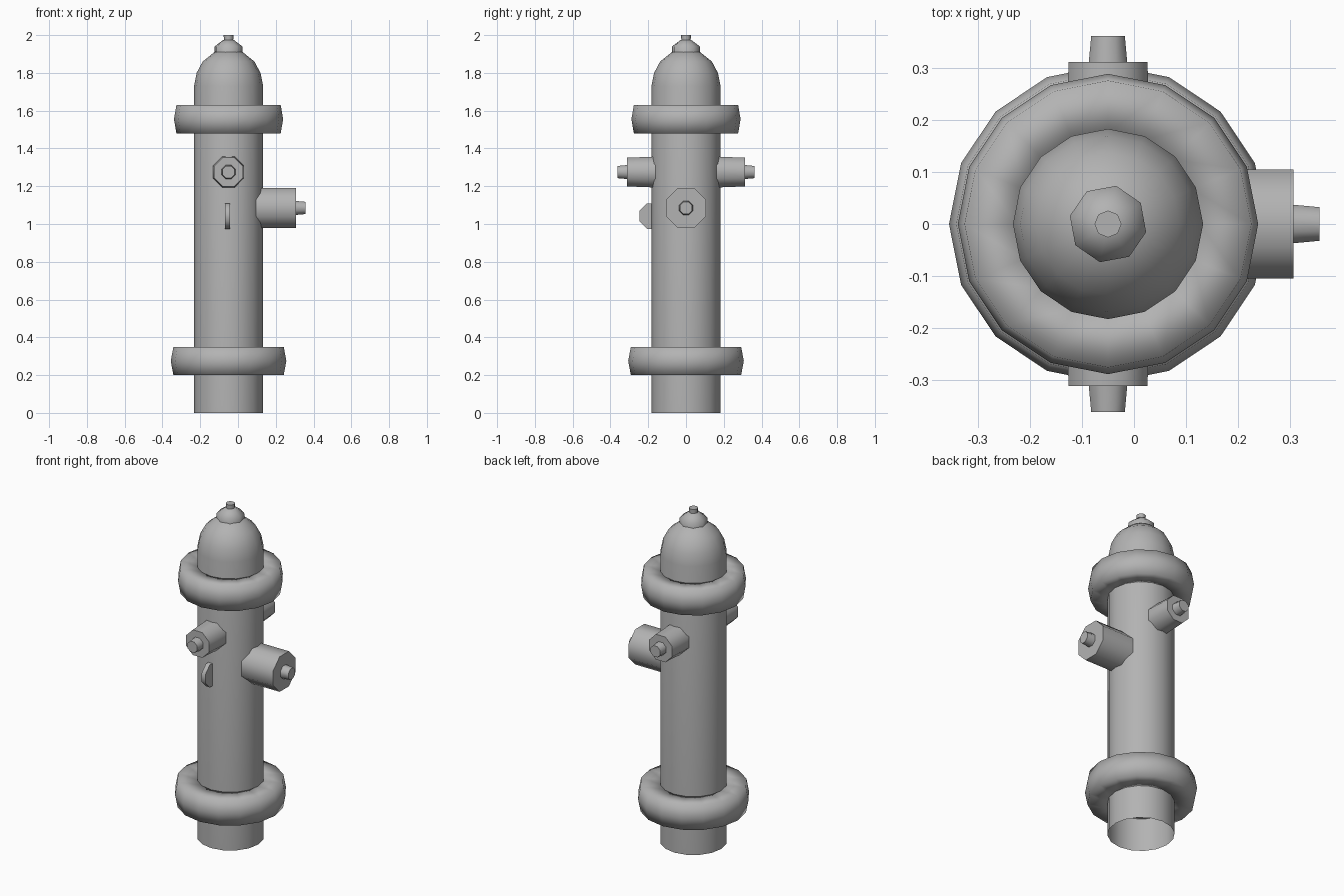
import bpy, bmesh, math
from mathutils import Matrix, Vector

old = bpy.data.objects.get("Cube")
if old:
    bpy.data.objects.remove(old)

CX = -0.05  # axis of the barrel

grey = bpy.data.materials.new("plain grey")
grey.use_nodes = True
colour = (0.45, 0.45, 0.45, 1)
grey.diffuse_color = colour
grey.node_tree.nodes["Principled BSDF"].inputs["Base Color"].default_value = colour


def lathe(name, profile, sides, place=Matrix(), turn=0.0, angle=180, closed=False):
    """Spin (radius, height) points round local z; radius 0 makes a pole."""
    bm = bmesh.new()
    rings = []
    for r, h in profile:
        if r == 0:
            rings.append([bm.verts.new((0, 0, h))] * sides)
        else:
            steps = [turn + math.tau * i / sides for i in range(sides)]
            rings.append([bm.verts.new((r * math.cos(a), r * math.sin(a), h)) for a in steps])
    pairs = list(zip(rings, rings[1:]))
    if closed:
        pairs.append((rings[-1], rings[0]))
    for low, high in pairs:
        for i in range(sides):
            j = (i + 1) % sides
            corners = dict.fromkeys((low[i], low[j], high[j], high[i]))
            bm.faces.new(list(corners))
    bmesh.ops.recalc_face_normals(bm, faces=bm.faces)
    mesh = bpy.data.meshes.new(name)
    bm.to_mesh(mesh)
    bm.free()
    mesh.materials.append(grey)
    obj = bpy.data.objects.new(name, mesh)
    bpy.context.collection.objects.link(obj)
    obj.matrix_world = place
    bpy.ops.object.select_all(action='DESELECT')
    obj.select_set(True)
    bpy.context.view_layer.objects.active = obj
    bpy.ops.object.shade_smooth_by_angle(angle=math.radians(angle))
    return obj


def facing(direction, x, z):
    """Place local z along a horizontal direction from the given axis point."""
    turn = Vector(direction).to_track_quat('Z', 'Y').to_matrix().to_4x4()
    return Matrix.Translation((x, 0, z)) @ turn


upright = Matrix.Translation((CX, 0, 0))
EIGHTH = math.pi / 8

# Barrel, open underneath, running into the rounded bonnet
lathe("barrel_and_bonnet", [(0.183, 0), (0.183, 1.73), (0.169, 1.80), (0.137, 1.86),
                            (0.075, 1.91), (0, 1.925)], 16, upright, angle=60)
lathe("barrel_floor", [(0.18, 0.2), (0, 0.2)], 16, upright)

# Bonnet cap and top nut
lathe("bonnet_cap", [(0.075, 1.89), (0.075, 1.94), (0.028, 1.975), (0, 1.975)],
      8, upright, turn=-0.21, angle=60)
lathe("top_nut", [(0.024, 1.96), (0.026, 2.0), (0, 2.0)], 8, upright, angle=60)

# Flanges: chunky rings with a slight bulge
for name, base, rim, bulge in (("lower_flange", 0.20, 0.292, 0.306),
                               ("upper_flange", 1.48, 0.276, 0.289)):
    lathe(name, [(0.175, base), (rim, base), (bulge, base + 0.075),
                 (rim, base + 0.15), (0.175, base + 0.15)], 16, upright, closed=True)

# Outlets with their nuts
outlets = (("front", (0, -1, 0), CX, 1.275, 0.092, 0.082, 0.312, 0.362),
           ("back", (0, 1, 0), CX, 1.275, 0.092, 0.082, 0.312, 0.362),
           ("side", (1, 0, 0), 0, 1.085, 0.114, 0.114, 0.307, 0.357))
for side, direction, x, z, root, end, reach, tip in outlets:
    place = facing(direction, x, z)
    lathe(side + "_outlet", [(root, 0.08), (end, reach), (0, reach)],
          8, place, turn=EIGHTH, angle=60)
    lathe(side + "_outlet_nut", [(0.041, reach - 0.01), (0.035, tip), (0, tip)],
          8, place, turn=EIGHTH, angle=60)

# Thin chain lug half sunk in the front of the barrel
lug = Matrix.Translation((-0.056, -0.178, 1.042)) @ Matrix.Rotation(math.pi / 2, 4, 'Y')
lathe("chain_lug", [(0, -0.013), (0.073, -0.013), (0.073, 0.013), (0, 0.013)],
      8, lug, turn=EIGHTH, angle=60)
